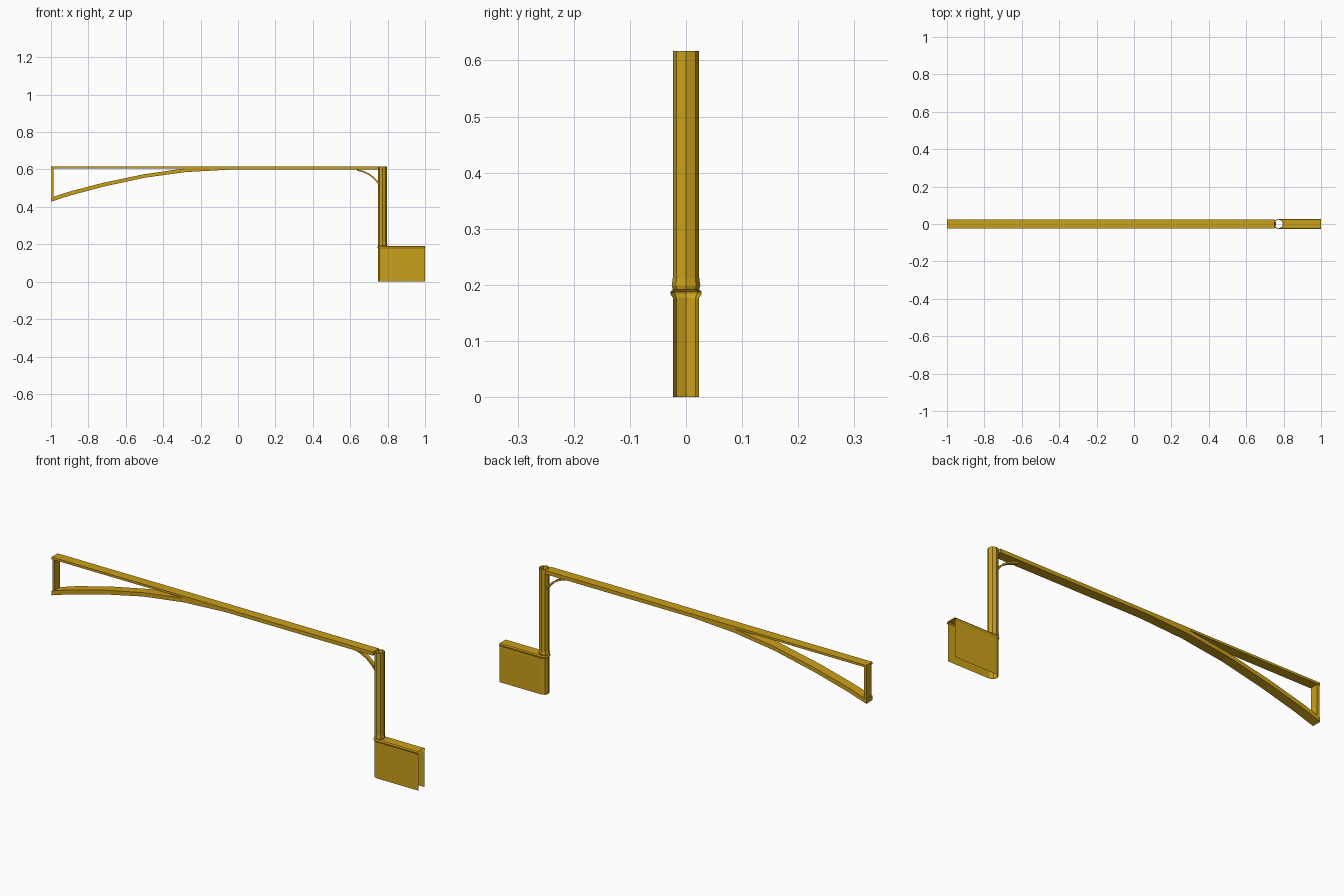
import bpy, math

if "Cube" in bpy.data.objects:
    bpy.data.objects.remove(bpy.data.objects["Cube"])

mat = bpy.data.materials.new("ochre")
mat.diffuse_color = (0.6, 0.35, 0.01, 1)
mat.use_nodes = True
mat.node_tree.nodes["Principled BSDF"].inputs["Base Color"].default_value = mat.diffuse_color

CX, R, HW = 0.773, 0.0235, 0.0235   # post centre, post radius, beam half width


def make(name, verts, faces):
    me = bpy.data.meshes.new(name)
    me.from_pydata(verts, [], faces)
    me.update()
    me.materials.append(mat)
    ob = bpy.data.objects.new(name, me)
    bpy.context.collection.objects.link(ob)
    return ob


def loft(name, rings, closed=True, caps=False):
    """Skin a list of rings that all have the same number of points."""
    n = len(rings[0])
    verts = [p for r in rings for p in r]
    faces = []
    for k in range(len(rings) - 1):
        for i in range(n if closed else n - 1):
            j = (i + 1) % n
            faces.append((k * n + i, k * n + j, (k + 1) * n + j, (k + 1) * n + i))
    if caps:
        faces.append(tuple(reversed(range(n))))
        faces.append(tuple(range((len(rings) - 1) * n, len(rings) * n)))
    return make(name, verts, faces)


def bar(name, path, hw):
    """Flat bar along (x, bottom z, top z) stations with a middle edge on top."""
    return loft(name, [[(x, -hw, lo), (x, -hw, hi), (x, 0, hi), (x, hw, hi),
                        (x, hw, lo), (x, 0, lo)] for x, lo, hi in path], caps=True)


def arc(r, a0, steps, z):
    return [(CX + r * math.cos(math.radians(a0 + 45 * i)),
             r * math.sin(math.radians(a0 + 45 * i)), z) for i in range(steps)]


# Octagonal open post with a small moulded foot
loft("post", [arc(r, 0, 8, z) for r, z in
              [(R, 0.192), (0.0255, 0.198), (R, 0.213), (R, 0.617)]])

# Lower wall: half octagon continuing into two parallel sheets, moulding on top
wall = [(R, 0.0), (R, 0.177), (0.028, 0.184), (0.028, 0.187), (R, 0.192)]
loft("lower_wall", [[(1, r, z)] + arc(r, 90, 5, z) + [(1, -r, z)] for r, z in wall],
     closed=False)

# Wall cap, notched around the post
cap = [(1, -R, 0.192), (1, R, 0.192)] + list(reversed(arc(R, -90, 5, 0.192)))
make("wall_cap", cap, [tuple(range(len(cap)))])

# Straight beam: deep towards the post, thin over the open part
bar("main_beam", [(-0.05, 0.599, 0.617), (0.752, 0.599, 0.617)], HW)
bar("upper_bar", [(-1, 0.606, 0.617), (-0.05, 0.606, 0.617)], HW)

# Curved lower bar
bar("curved_bar", [(-1, 0.428, 0.450), (-0.9, 0.460, 0.482), (-0.72, 0.508, 0.529),
                   (-0.5, 0.556, 0.575), (-0.28, 0.586, 0.606),
                   (-0.05, 0.599, 0.612)], HW)

# End strut
bar("end_strut", [(-0.998, 0.448, 0.608), (-0.986, 0.454, 0.608)], 0.02)

# Quarter-arc brace under the beam
rings = []
for i in range(7):
    a = math.radians(90 - 9 - i * 8)
    cx, cz = 0.61, 0.425
    o, n = 0.178, 0.170
    rings.append([(cx + r * math.cos(a), y, cz + r * math.sin(a))
                  for r, y in ((n, -0.01), (o, -0.01), (o, 0.01), (n, 0.01))])
loft("corner_brace", rings, caps=True)
